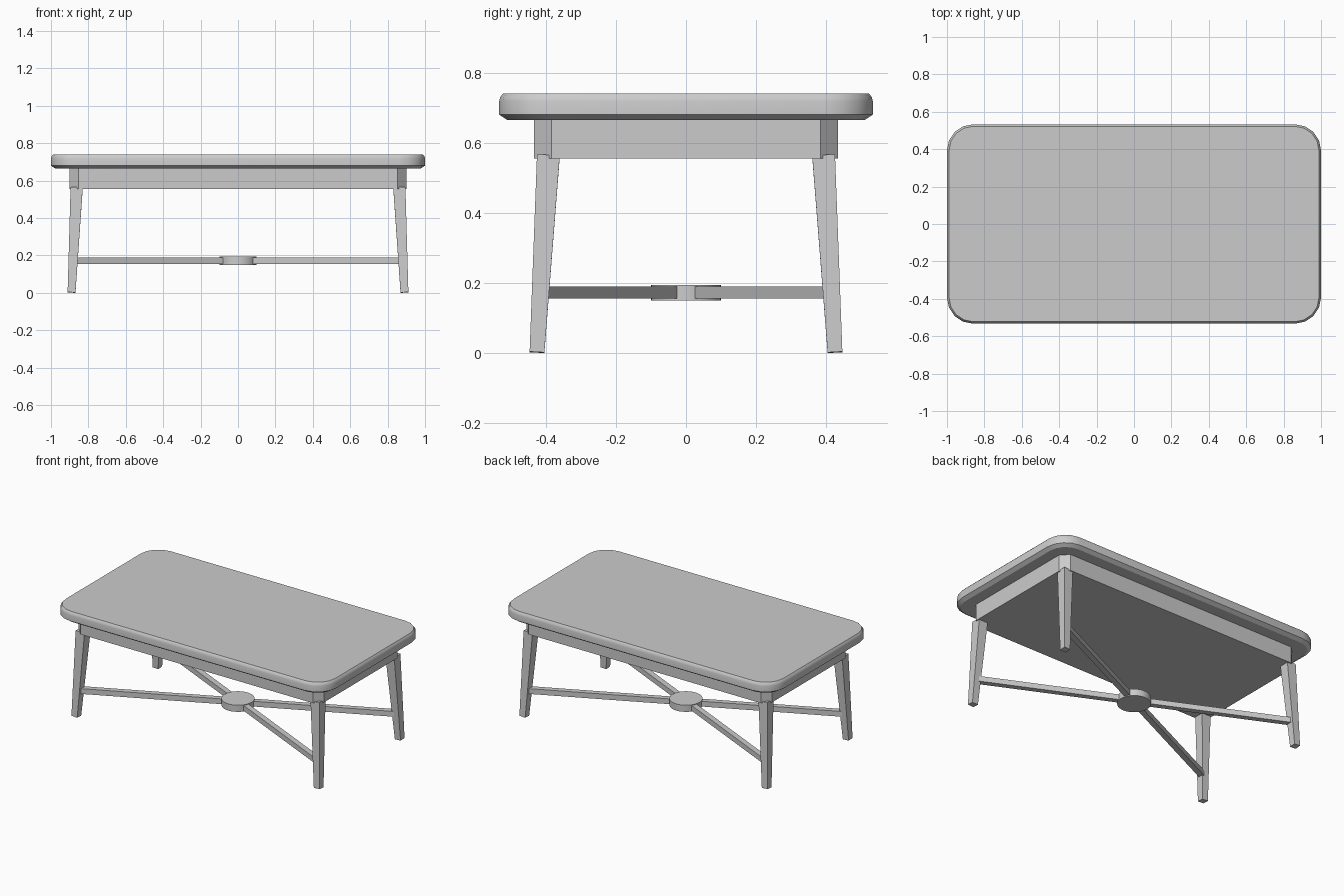
import bpy, bmesh, math
from mathutils import Vector

if "Cube" in bpy.data.objects:
    bpy.data.objects.remove(bpy.data.objects["Cube"])

grey = bpy.data.materials.new("plain grey")
grey.diffuse_color = (0.6, 0.6, 0.6, 1)
grey.use_nodes = True
grey.node_tree.nodes["Principled BSDF"].inputs["Base Color"].default_value = grey.diffuse_color


def loft(name, rings, smooth=False):
    """Closed solid through a stack of equal-length point rings."""
    bm = bmesh.new()
    loops = [[bm.verts.new(p) for p in ring] for ring in rings]
    n = len(loops[0])
    for a, b in zip(loops, loops[1:]):
        for i in range(n):
            j = (i + 1) % n
            bm.faces.new((a[i], a[j], b[j], b[i]))
    bm.faces.new(loops[0][::-1])
    bm.faces.new(loops[-1])
    bmesh.ops.recalc_face_normals(bm, faces=bm.faces)
    mesh = bpy.data.meshes.new(name)
    bm.to_mesh(mesh)
    bm.free()
    mesh.materials.append(grey)
    obj = bpy.data.objects.new(name, mesh)
    bpy.context.collection.objects.link(obj)
    if smooth:
        bpy.ops.object.select_all(action='DESELECT')
        obj.select_set(True)
        bpy.context.view_layer.objects.active = obj
        bpy.ops.object.shade_smooth_by_angle(angle=math.radians(30))
    return obj


def rounded(hx, hy, r, inset, z, seg):
    """Rounded rectangle outline, shrunk by inset, at height z."""
    pts = []
    for q, (sx, sy) in enumerate(((1, 1), (-1, 1), (-1, -1), (1, -1))):
        for k in range(seg + 1):
            a = (q + k / seg) * math.pi / 2
            pts.append((sx * (hx - r) + (r - inset) * math.cos(a),
                        sy * (hy - r) + (r - inset) * math.sin(a), z))
    return pts


# Tabletop: rounded corners, softened top edge, chamfered underside
profile = [(0.024, 0.664), (0, 0.68), (0, 0.718), (0.003, 0.73), (0.011, 0.74)]
loft("tabletop", [rounded(1, 0.533, 0.14, d, z, 4) for d, z in profile], True)

# Apron: solid block with cut corners
loft("apron", [rounded(0.902, 0.433, 0.049, 0, z, 1) for z in (0.555, 0.668)])

# Central disc joining the stretchers
loft("stretcher_disc", [[(0.1 * math.cos(i * math.tau / 32),
                          0.1 * math.sin(i * math.tau / 32), z)
                         for i in range(32)] for z in (0.15, 0.194)], True)

for sy, depth in ((-1, "front"), (1, "back")):
    for sx, side in ((-1, "left"), (1, "right")):
        # Splayed, tapered leg whose ends are square to its lean
        rings = []
        for cx, cy, cz, h in ((0.89, 0.425, 0.002, 0.021),
                              (0.8625, 0.3925, 0.5635, 0.0325)):
            rings.append([(sx * (cx + u * h), sy * (cy + v * h),
                           cz + 0.049 * u * h + 0.058 * v * h)
                          for u, v in ((-1, -1), (1, -1), (1, 1), (-1, 1))])
        loft(f"{depth}_{side}_leg", rings)

        # Diagonal stretcher from disc to leg
        end = Vector((sx * 0.88, sy * 0.414, 0))
        d = end.normalized()
        w = Vector((-d.y, d.x, 0)) * 0.018
        start = d * 0.07
        loft(f"{depth}_{side}_stretcher",
             [[p + s * w + Vector((0, 0, z))
               for s, z in ((-1, 0.155), (1, 0.155), (1, 0.19), (-1, 0.19))]
              for p in (start, end)])
